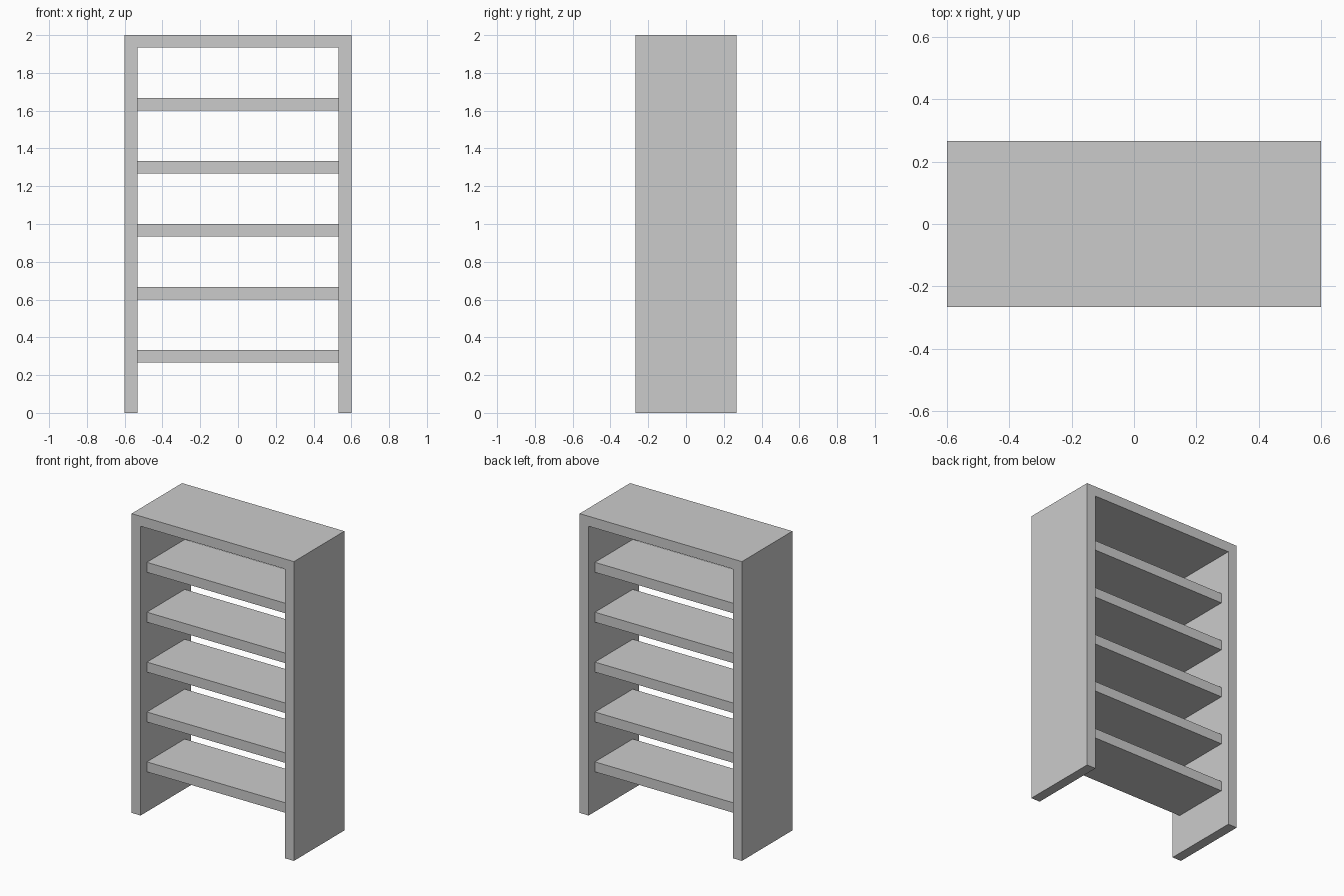
import bpy, bmesh

if "Cube" in bpy.data.objects:
    bpy.data.objects.remove(bpy.data.objects["Cube"])

T = 1 / 15            # board thickness
W, D, H = 0.6, 4 * T, 2.0   # half width, half depth, height


def extrude_profile(name, points, half_depth):
    """Extrude an x-z outline along y, centred on y = 0."""
    bm = bmesh.new()
    face = bm.faces.new([bm.verts.new((x, -half_depth, z)) for x, z in points])
    new = bmesh.ops.extrude_face_region(bm, geom=[face])["geom"]
    verts = [v for v in new if isinstance(v, bmesh.types.BMVert)]
    bmesh.ops.translate(bm, verts=verts, vec=(0, 2 * half_depth, 0))
    bmesh.ops.recalc_face_normals(bm, faces=bm.faces)
    mesh = bpy.data.meshes.new(name)
    bm.to_mesh(mesh)
    bm.free()
    obj = bpy.data.objects.new(name, mesh)
    bpy.context.collection.objects.link(obj)
    return obj


# Outer frame: two sides and the top in one piece
inner = W - T
extrude_profile("frame", [(-W, 0), (-inner, 0), (-inner, H - T), (inner, H - T),
                          (inner, 0), (W, 0), (W, H), (-W, H)], D)

# Five evenly spaced shelves, set back from both open sides
for i in range(1, 6):
    top = i / 3
    extrude_profile(f"shelf_{i}", [(-inner, top - T), (inner, top - T),
                                   (inner, top), (-inner, top)], D - T)
